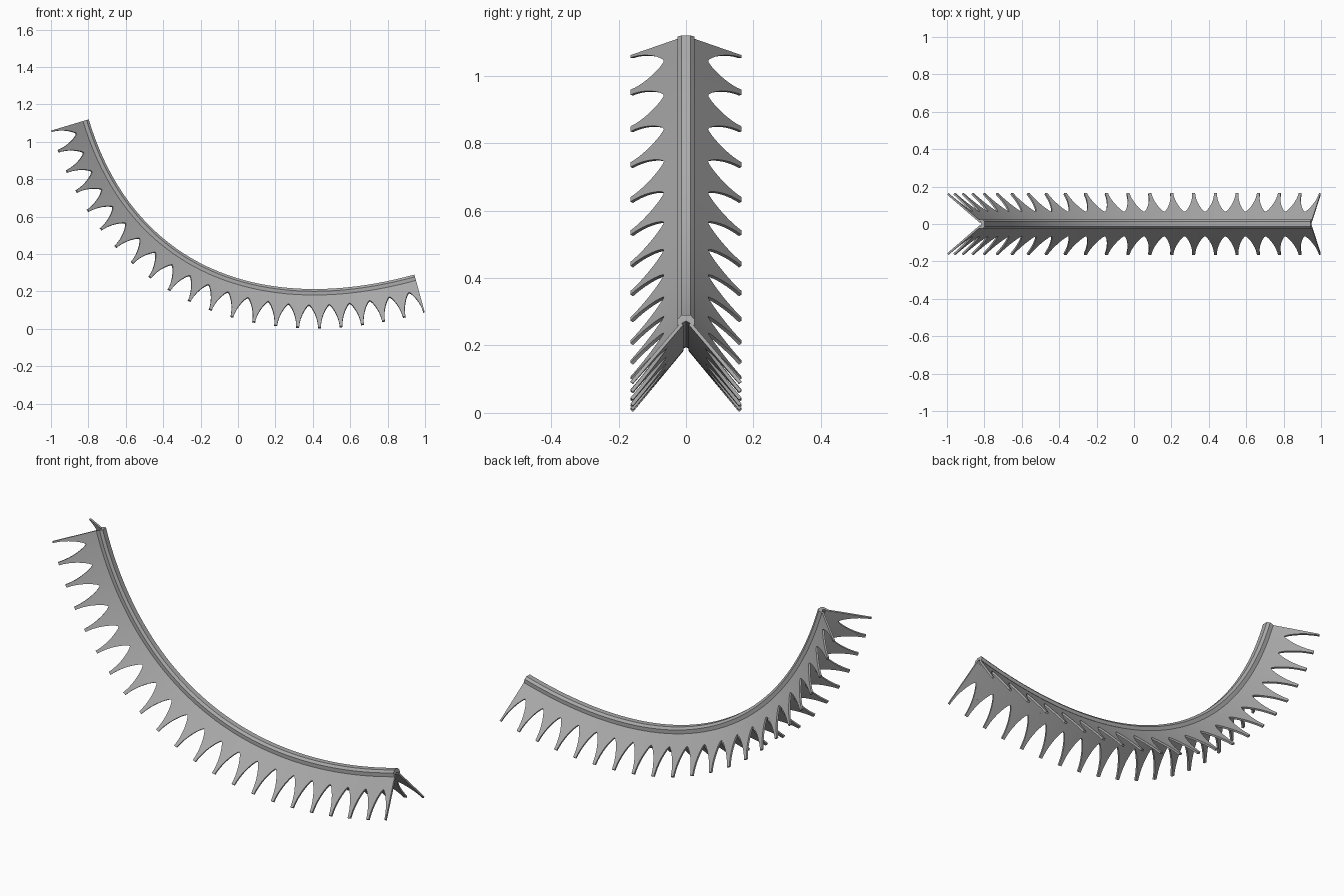
import bpy, bmesh
from math import sin, pi, radians
from mathutils import Vector

cube = bpy.data.objects.get("Cube")
if cube:
    bpy.data.objects.remove(cube, do_unlink=True)

MODULES = 21
RIB_HALF = 0.007              # half width of a rib at its tip
Y_TOP, Y_ARCH, Y_TIP = 0.012, 0.062, 0.161
D_TOP, D_TIP = 0.012, 0.207   # wing depth below the ridge at y = 0 and at the tip

steel = bpy.data.materials.new("grey")
steel.use_nodes = True
grey = (0.4, 0.4, 0.4, 1)
steel.diffuse_color = grey
steel.node_tree.nodes["Principled BSDF"].inputs["Base Color"].default_value = grey

# Ridge path: one cubic curve in the xz plane, measured by arc length
start, end = Vector((-0.798, 0, 1.12)), Vector((0.943, 0, 0.29))
ctrl = [start, start + 0.815 * Vector((0.287, 0, -0.958)),
        end - 0.86 * Vector((0.964, 0, 0.265)), end]


def bezier(t):
    a, b, c, d = ctrl
    u = 1 - t
    return a * u**3 + b * 3 * u * u * t + c * 3 * u * t * t + d * t**3


def bezier_tangent(t):
    a, b, c, d = ctrl
    u = 1 - t
    return ((b - a) * u * u + (c - b) * 2 * u * t + (d - c) * t * t).normalized()


STEPS = 600
lengths = [0.0]
for i in range(STEPS):
    lengths.append(lengths[-1] + (bezier((i + 1) / STEPS) - bezier(i / STEPS)).length)
PITCH = lengths[-1] / MODULES


def place(s, y, depth):
    """Point at distance s along the ridge, y sideways, depth below it."""
    i = 0
    while i < STEPS - 1 and lengths[i + 1] < s:
        i += 1
    t = (i + (s - lengths[i]) / (lengths[i + 1] - lengths[i])) / STEPS
    tan = bezier_tangent(t)
    return bezier(t) + Vector((tan.z, y, -tan.x)) * 1.0 * depth + Vector((0, y - y * depth, 0))


def finish(name, bm, thickness=0):
    mesh = bpy.data.meshes.new(name)
    bm.to_mesh(mesh)
    bm.free()
    mesh.materials.append(steel)
    obj = bpy.data.objects.new(name, mesh)
    bpy.context.collection.objects.link(obj)
    bpy.ops.object.select_all(action='DESELECT')
    obj.select_set(True)
    bpy.context.view_layer.objects.active = obj
    if thickness:
        mod = obj.modifiers.new("thickness", 'SOLIDIFY')
        mod.thickness = thickness
        mod.offset = 0
        bpy.ops.object.modifier_apply(modifier=mod.name)
    bpy.ops.object.shade_smooth_by_angle(angle=radians(30))


# Lower edge of one wing module: rib, pointed arch, rib
half = PITCH / 2
edge = [(0, Y_TIP)]
ARCH = 12
for k in range(ARCH + 1):
    t = sin(pi / 2 * k / ARCH)
    opening = (half - RIB_HALF) * sin(pi / 2 * (1 - t)) ** 0.7 if k < ARCH else 0
    edge.append((half - opening, Y_TIP + (Y_ARCH - Y_TIP) * t))
edge += [(PITCH - s, y) for s, y in reversed(edge[:-1])]


def wing_depth(y):
    return D_TOP + (D_TIP - D_TOP) * y / Y_TIP


# Sloping wings with ribs
for side, name in ((1, "back_wing"), (-1, "front_wing")):
    bm = bmesh.new()
    for m in range(MODULES):
        cols = []
        for s, y in edge:
            pos = m * PITCH + s
            cols.append([bm.verts.new(place(pos, side * v, wing_depth(v)))
                         for v in (Y_TOP, y)])
        for a, b in zip(cols, cols[1:]):
            quad = [a[0], b[0], b[1], a[1]]
            bm.faces.new(quad if side < 0 else quad[::-1])
    finish(name, bm, 0.010)

# Ridge cap swept along the path, one length per module
profile = [(-0.025, 0.032), (-0.025, 0.012), (-0.014, 0), (0.014, 0),
           (0.025, 0.012), (0.025, 0.032), (0, 0.018)]
CUTS = 6
bm = bmesh.new()
for m in range(MODULES):
    rings = [[bm.verts.new(place((m + c / CUTS) * PITCH, y, d)) for y, d in profile]
             for c in range(CUTS + 1)]
    n = len(profile)
    for a, b in zip(rings, rings[1:]):
        for i in range(n):
            j = (i + 1) % n
            bm.faces.new((a[i], a[j], b[j], b[i]))
    if m == 0:
        bm.faces.new(rings[0][::-1])
    if m == MODULES - 1:
        bm.faces.new(rings[-1])
finish("ridge_cap", bm)
